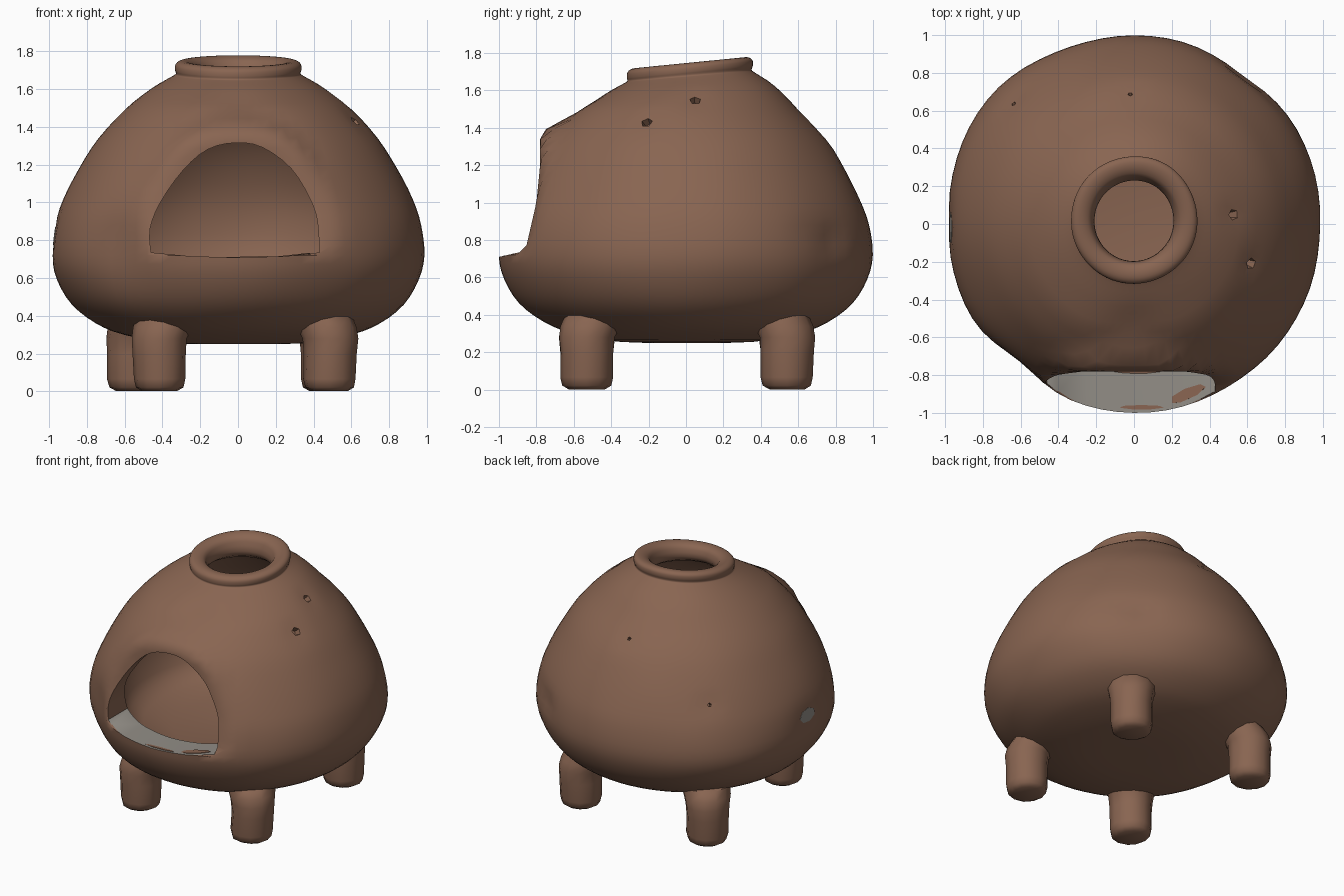
import bpy, bmesh, math
from mathutils import Quaternion, Vector, noise

cube = bpy.data.objects.get("Cube")
if cube:
    bpy.data.objects.remove(cube, do_unlink=True)


def material(name, rgb):
    m = bpy.data.materials.new(name)
    m.use_nodes = True
    m.diffuse_color = (*rgb, 1)
    bsdf = next(n for n in m.node_tree.nodes if n.type == "BSDF_PRINCIPLED")
    bsdf.inputs["Base Color"].default_value = (*rgb, 1)
    bsdf.inputs["Roughness"].default_value = 0.8
    return m


CLAY = material("brown_clay", (0.25, 0.13, 0.083))
GREY = material("grey_ash", (0.29, 0.27, 0.24))


def clamp(v):
    return max(0.0, min(1.0, v))


def smooth_profile(pts, steps=3):
    """Catmull-Rom curve through the profile points."""
    p = [Vector(q) for q in [pts[0], *pts, pts[-1]]]
    out = []
    for a, b, c, d in zip(p, p[1:], p[2:], p[3:]):
        for i in range(steps):
            t = i / steps
            out.append(0.5 * (2 * b + (c - a) * t + (2 * a - 5 * b + 4 * c - d) * t * t
                              + (3 * b - a - 3 * c + d) * t ** 3))
    return out + [p[-1]]


def finish(name, bm, mats):
    bmesh.ops.recalc_face_normals(bm, faces=bm.faces[:])
    me = bpy.data.meshes.new(name)
    bm.to_mesh(me)
    bm.free()
    ob = bpy.data.objects.new(name, me)
    bpy.context.scene.collection.objects.link(ob)
    for m in mats:
        me.materials.append(m)
    return ob


def lathe(pts, sides):
    bm = bmesh.new()
    vs = [bm.verts.new((p[0], 0, p[1])) for p in pts]
    es = [bm.edges.new(pair) for pair in zip(vs, vs[1:])]
    bmesh.ops.spin(bm, geom=vs + es, cent=(0, 0, 0), axis=(0, 0, 1),
                   angle=math.tau, steps=sides, use_duplicate=False)
    bmesh.ops.remove_doubles(bm, verts=bm.verts[:], dist=0.0005)
    return bm


def activate(ob):
    bpy.ops.object.select_all(action="DESELECT")
    ob.select_set(True)
    bpy.context.view_layer.objects.active = ob


def smooth(ob, degrees=40):
    activate(ob)
    bpy.ops.object.shade_smooth_by_angle(angle=math.radians(degrees))


def cut(ob, cutter):
    cutter.hide_render = True
    mod = ob.modifiers.new("cut", "BOOLEAN")
    mod.operation, mod.solver, mod.object = "DIFFERENCE", "EXACT", cutter
    activate(ob)
    bpy.ops.object.modifier_apply(modifier=mod.name)
    bpy.data.objects.remove(cutter, do_unlink=True)


# Hollow pot body with a thick chimney collar: outside, over the rim, inside
outer = [(0, .25), (.35, .255), (.6, .30), (.75, .36), (.88, .46), (.96, .59), (.99, .72),
         (.97, .88), (.92, 1.02), (.84, 1.18), (.74, 1.34), (.6, 1.49), (.46, 1.6), (.35, 1.665)]
collar = [(.33, 1.68), (.335, 1.70), (.332, 1.73), (.305, 1.747), (.26, 1.742), (.225, 1.71)]
inner = [(.225, 1.62), (.4, 1.52), (.62, 1.33), (.76, 1.1), (.81, .9), (.78, .7), (.63, .52), (0, .46)]
bm = lathe(smooth_profile(outer + collar + inner), 72)

# Hand-made dents and bulges: centre, radius, depth (negative bulges)
pits = [(.53, .05, 1.55), (.62, -.21, 1.43), (-.64, .64, 1.06), (-.02, .69, 1.4)]
dents = [(Vector(p), .06, .015) for p in pits]
dents += [(Vector(c), r, d) for c, r, d in [
    ((.68, .62, .84), .06, .025), ((.58, .76, .8), .07, .03), ((-.98, 0, .8), .12, .015),
    ((-.62, -.74, .75), .22, .05), ((.56, .79, .75), .25, .02), ((0, -.57, 1.51), .16, .035),
    ((.82, .55, .6), .25, -.012), ((-.78, .62, .7), .3, -.025)]]
for v in bm.verts:
    x, y, z = v.co
    push = 0.008 * noise.noise(v.co * 2.5)
    # Raised brow around the mouth
    if y < -.3:
        q = math.hypot((x + .015) / .45, (z - .72) / .59)
        push += .06 * clamp((1.26 - q) / .07) * clamp((z - 1.1) / .25)
    for centre, radius, depth in dents:
        push -= depth * math.exp(-((v.co - centre).length / radius) ** 2)
    r = math.hypot(x, y)
    if r > .05:
        v.co.x += x / r * push
        v.co.y += y / r * push
    v.co.y *= 1.01
    # Flattened front around the mouth, above the sill
    front = -.86 + .06 * clamp((z - .74) / .26) + .02 * clamp((z - 1) / .2)
    v.co.y += max(0, front - v.co.y) * clamp((z - .735) / .03) * clamp((1.5 - z) / .1)
    # Tilted collar
    lift = clamp((z - 1.5) / .2)
    v.co.z += .1 * y * lift
    v.co.y += .02 * lift
body = finish("pot_body", bm, [CLAY, GREY])

# Arched mouth opening
arch = [(-.46, .735), (-.465, .86), (-.41, 1.0), (-.29, 1.17), (-.16, 1.28), (-.01, 1.315),
        (.13, 1.29), (.28, 1.18), (.38, 1.02), (.42, .9), (.43, .735)]
sill = [(.25, .715), (0, .708), (-.25, .715)]
bm = bmesh.new()
face = bm.faces.new([bm.verts.new((p[0], -1.3, p[1])) for p in smooth_profile(arch) + sill])
grown = bmesh.ops.extrude_face_region(bm, geom=[face])
bmesh.ops.translate(bm, vec=(0, .9, 0),
                    verts=[g for g in grown["geom"] if isinstance(g, bmesh.types.BMVert)])
cut(body, finish("mouth_cutter", bm, []))

# Small poked holes
for i, p in enumerate(pits):
    bm = bmesh.new()
    size = .042 if i < 2 else .018
    bmesh.ops.create_cone(bm, cap_ends=True, segments=5, radius1=size * .5, radius2=size, depth=.1)
    hole = finish("hole_cutter", bm, [])
    normal = Vector((p[0], p[1], .45))
    hole.rotation_euler = normal.to_track_quat("Z", "Y").to_euler()
    hole.location = p
    bpy.context.view_layer.update()
    cut(body, hole)

# Ash-grey ledge: flat upward faces at the mouth sill
for f in body.data.polygons:
    c = f.center
    on_sill = f.normal.z > .9 and .69 < c.z < .75 and c.y < -.6
    f.material_index = 1 if on_sill else 0
smooth(body, 42)


# Thin stains laid on the body surface
def stain(name, mat, size, near, turn=0):
    bm = bmesh.new()
    bmesh.ops.create_cone(bm, cap_ends=True, segments=7, radius1=1, radius2=1, depth=1)
    bmesh.ops.scale(bm, vec=(*size, .008), verts=bm.verts[:])
    ob = finish(name, bm, [mat])
    _, spot, normal, _ = body.closest_point_on_mesh(near)
    ob.location = spot
    align = Vector((0, 0, 1)).rotation_difference(normal)
    ob.rotation_euler = (align @ Quaternion((0, 0, 1), turn)).to_euler()


stain("ledge_stain", CLAY, (.11, .03), (.28, -.9, .72), .42)
stain("ledge_edge_stain", CLAY, (.12, .012), (.04, -.97, .715))
stain("side_stain", GREY, (.048, .085), (-1, -.02, .825))

# Four stubby legs leaning into the body at the top
leg_profile = [(0, .012), (.095, .012), (.13, .03), (.14, .07), (.141, .2),
               (.148, .28), (.16, .34), (.165, .40), (0, .43)]
legs = {"front_right_leg": (-.415, -.53), "front_left_leg": (.485, -.53),
        "back_right_leg": (-.55, .54), "back_left_leg": (.475, .54)}
for name, (x, y) in legs.items():
    bm = lathe(leg_profile, 12)
    inward = -Vector((x, y, 0)).normalized()
    for v in bm.verts:
        v.co += inward * .7 * max(0, v.co.z - .3)
        v.co.z -= .012 * clamp(1 - v.co.z / .1)
        v.co += Vector((1, 1, 0)) * .008 * noise.noise(v.co * 5 + Vector((x, y, 0)) * 9)
    leg = finish(name, bm, [CLAY])
    leg.location = (x, y, 0)
    smooth(leg, 50)
